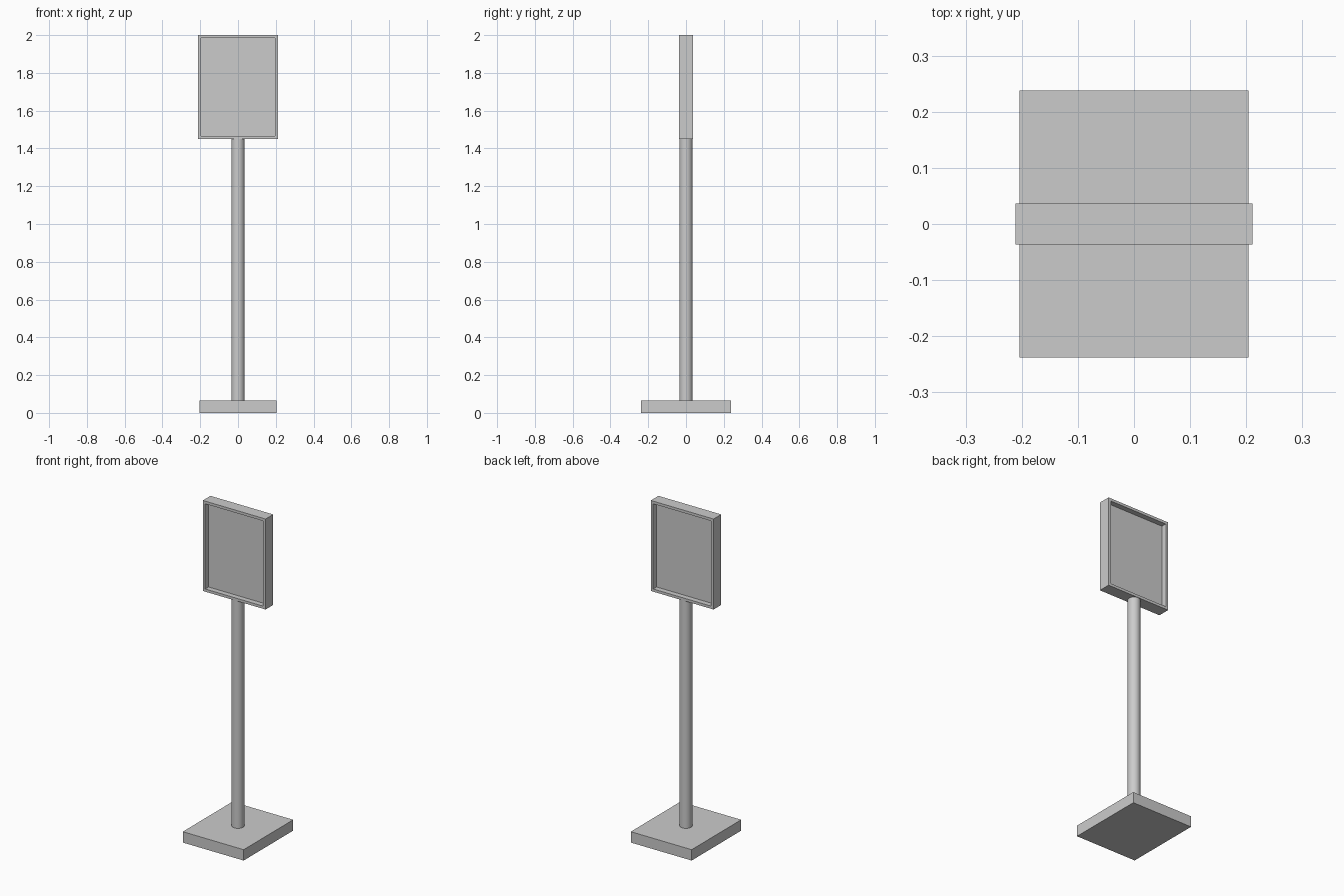
import bpy, bmesh

if "Cube" in bpy.data.objects:
    bpy.data.objects.remove(bpy.data.objects["Cube"])

def box(name, size, centre):
    mesh = bpy.data.meshes.new(name)
    bm = bmesh.new()
    bmesh.ops.create_cube(bm, size=1)
    bmesh.ops.scale(bm, vec=size, verts=bm.verts)
    bm.to_mesh(mesh)
    bm.free()
    obj = bpy.data.objects.new(name, mesh)
    obj.location = centre
    bpy.context.collection.objects.link(obj)
    return obj

# Heavy rectangular foot
box("base_plate", (0.409, 0.476, 0.066), (0, 0, 0.033))

# Round post between foot and sign
bottom, top = 0.066, 1.45
bpy.ops.mesh.primitive_cylinder_add(vertices=32, radius=0.035, depth=top - bottom,
                                    location=(0, 0, (bottom + top) / 2))
post = bpy.context.object
post.name = "post"
bpy.ops.object.shade_smooth_by_angle()

# Sign frame, recessed on front and back around a thin centre panel
frame = box("sign_frame", (0.422, 0.073, 0.55), (0, 0, 1.725))
bm = bmesh.new()
bm.from_mesh(frame.data)
bm.normal_update()
for side in (-1, 1):
    face = next(f for f in bm.faces if f.normal.y * side > 0.9)
    bmesh.ops.inset_individual(bm, faces=[face], thickness=0.023)
    walls = bmesh.ops.extrude_discrete_faces(bm, faces=[face])["faces"]
    bmesh.ops.translate(bm, vec=(0, -side * 0.032, 0), verts=walls[0].verts)
bmesh.ops.recalc_face_normals(bm, faces=bm.faces)
bm.to_mesh(frame.data)
bm.free()
